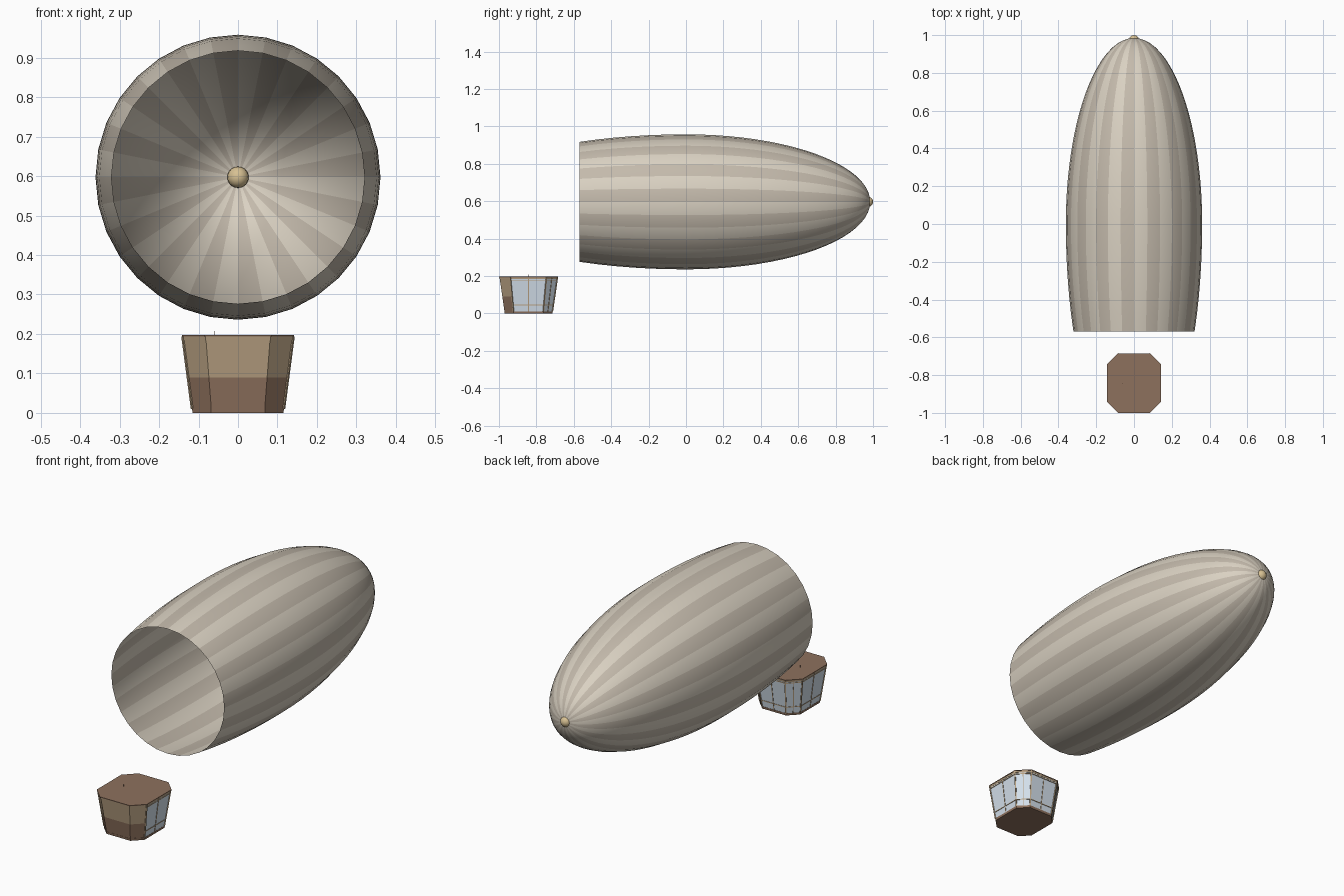
import bpy, bmesh, math
from mathutils import Vector, Matrix

if "Cube" in bpy.data.objects:
    bpy.data.objects.remove(bpy.data.objects["Cube"])


def mat(name, rgb):
    m = bpy.data.materials.new(name)
    m.diffuse_color = (*rgb, 1)
    m.use_nodes = True
    m.node_tree.nodes["Principled BSDF"].inputs["Base Color"].default_value = m.diffuse_color
    return m


LIGHT = mat("light_canvas", (0.70, 0.64, 0.54))
DARK = mat("dark_canvas", (0.55, 0.49, 0.41))
BRASS = mat("brass", (0.68, 0.53, 0.29))
WOOD = mat("dark_wood", (0.27, 0.165, 0.11))
TAN = mat("tan_wood", (0.47, 0.35, 0.22))
GLASS = mat("glass", (0.66, 0.75, 0.84))


def finish(name, bm, mats, smooth=False):
    me = bpy.data.meshes.new(name)
    bm.to_mesh(me)
    bm.free()
    ob = bpy.data.objects.new(name, me)
    bpy.context.collection.objects.link(ob)
    for m in mats:
        me.materials.append(m)
    for p in me.polygons:
        p.use_smooth = smooth
    return ob


# striped open-ended envelope: a half ellipsoid nose and a gentle rear taper
SIDES, CZ, R, NOSE, TAIL = 32, 0.597, 0.361, 0.985, -0.57
ys = [TAIL * (1 - i / 6) for i in range(6)]
ys += [NOSE * math.sin(math.pi / 2 * i / 20) for i in range(20)]
bm = bmesh.new()
rings = []
for y in ys:
    r = R * math.sqrt(1 - (y / (NOSE if y > 0 else 1.24)) ** 2)
    rings.append([bm.verts.new((r * math.sin(2 * math.pi * j / SIDES), y,
                                CZ + r * math.cos(2 * math.pi * j / SIDES)))
                  for j in range(SIDES)])
tip = bm.verts.new((0, NOSE, CZ))
for j in range(SIDES):
    k = (j + 1) % SIDES
    for a, b in zip(rings, rings[1:]):
        bm.faces.new((a[j], b[j], b[k], a[k])).material_index = j % 2
    bm.faces.new((rings[-1][j], tip, rings[-1][k])).material_index = j % 2
bmesh.ops.recalc_face_normals(bm, faces=bm.faces)
finish("envelope", bm, [LIGHT, DARK], True)

# nose cap
bm = bmesh.new()
bmesh.ops.create_uvsphere(bm, u_segments=16, v_segments=10, radius=0.027,
                          matrix=Matrix.Translation((0, 0.973, CZ)))
finish("nose_cap", bm, [BRASS], True)

# gondola: chamfered box that widens upward
CY = -0.8425


def octagon(z, grow=0.0):
    k = 0.815 + 0.185 * z / 0.197
    hx, hy, c = 0.14 * k + grow, 0.155 * k + grow, 0.058 * k
    pts = [(-hx + c, -hy), (hx - c, -hy), (hx, -hy + c), (hx, hy - c),
           (hx - c, hy), (-hx + c, hy), (-hx, hy - c), (-hx, -hy + c)]
    return [Vector((x, CY + y, z)) for x, y in pts]


PLANKED = (0, 1, 7)


def loft(name, levels, mats, pick, grow=0.0):
    bm = bmesh.new()
    rs = [[bm.verts.new(p) for p in octagon(z, grow)] for z in levels]
    for n, (a, b) in enumerate(zip(rs, rs[1:])):
        for j in range(8):
            k = (j + 1) % 8
            bm.faces.new((a[j], a[k], b[k], b[j])).material_index = pick(n, j)
    bm.faces.new(rs[0][::-1])
    bm.faces.new(rs[-1])
    return finish(name, bm, mats)


loft("cabin_walls", [0.01, 0.09, 0.194], [WOOD, TAN, GLASS],
     lambda n, j: n if j in PLANKED else 2)
loft("floor", [0.0, 0.012], [WOOD], lambda n, j: 0, 0.001)
loft("top_rail", [0.184, 0.194], [TAN], lambda n, j: 0, 0.001)
loft("roof", [0.193, 0.197], [WOOD], lambda n, j: 0, 0.0025)


# window frames on the five glazed sides
def bar(bm, a, b, w):
    d = b - a
    m = Matrix.Translation((a + b) / 2) @ d.to_track_quat('Z', 'Y').to_matrix().to_4x4()
    bmesh.ops.create_cube(bm, size=1, matrix=m @ Matrix.Diagonal((w, w, d.length, 1)))


bm = bmesh.new()
lo, hi = octagon(0.01), octagon(0.194)
for j in range(2, 7):
    k = j + 1
    for z in (0.045, 0.178):
        o = octagon(z)
        bar(bm, o[j], o[k], 0.004)
    bar(bm, (lo[j] + lo[k]) / 2, (hi[j] + hi[k]) / 2, 0.004)
    bar(bm, lo[j], hi[j], 0.006)
bar(bm, lo[7], hi[7], 0.006)
finish("window_frames", bm, [TAN])

# small roof pin
bm = bmesh.new()
bar(bm, Vector((-0.06, CY, 0.195)), Vector((-0.06, CY, 0.208)), 0.002)
finish("roof_pin", bm, [WOOD])
